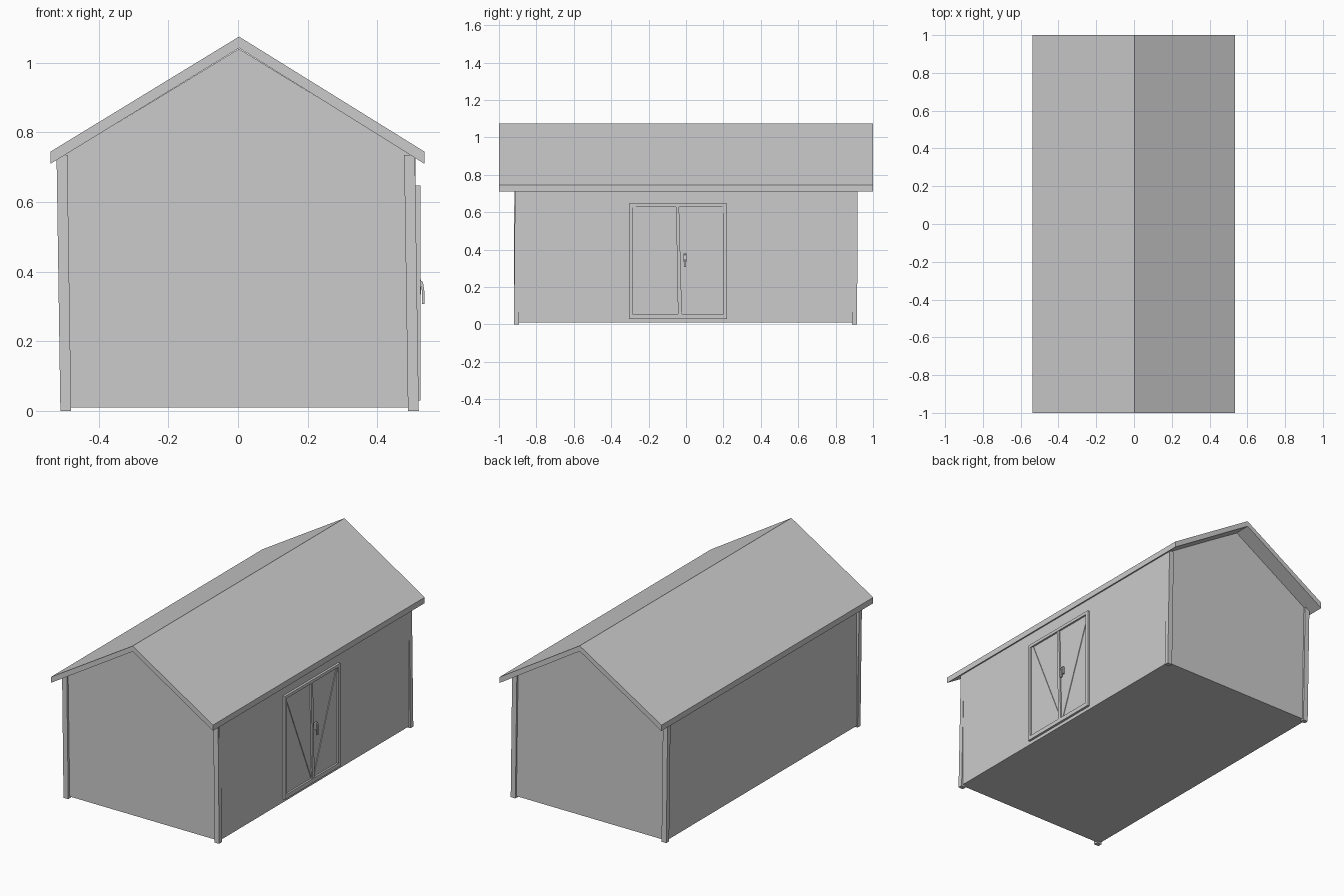
import bpy

if "Cube" in bpy.data.objects:
    bpy.data.objects.remove(bpy.data.objects["Cube"])


def make(name, verts, faces):
    mesh = bpy.data.meshes.new(name)
    mesh.from_pydata(verts, [], faces)
    mesh.update()
    obj = bpy.data.objects.new(name, mesh)
    bpy.context.collection.objects.link(obj)
    return obj


def prism(name, profile, axis, a, b):
    """Extrude a 2D profile along x (profile is y,z) or y (profile is x,z)."""
    def put(p, t):
        return (t, p[0], p[1]) if axis == 'x' else (p[0], t, p[1])
    n = len(profile)
    verts = [put(p, a) for p in profile] + [put(p, b) for p in profile]
    faces = [tuple(range(n))[::-1], tuple(range(n, 2 * n))]
    faces += [(i, (i + 1) % n, n + (i + 1) % n, n + i) for i in range(n)]
    if axis == 'y':
        faces = [f[::-1] for f in faces]
    return make(name, verts, faces)


def panel(name, y0, y1, z0, z1, x0, x1):
    return prism(name, [(y0, z0), (y1, z0), (y1, z1), (y0, z1)], 'x', x0, x1)


# Gabled body
prism("house_body", [(-0.505, 0.01), (0.51, 0.01), (0.51, 0.728),
                     (0.003, 1.04), (-0.505, 0.731)], 'y', -0.905, 0.905)

# Folded roof slab
prism("roof", [(-0.538, 0.71), (0.003, 1.042), (0.535, 0.71),
               (0.535, 0.745), (0.003, 1.075), (-0.538, 0.745)], 'y', -1, 1)

# Slightly leaning corner posts
for side, x in (("left", -0.51), ("right", 0.488)):
    for end, y in (("front", -0.92), ("back", 0.888)):
        base = [(x, y), (x + 0.031, y), (x + 0.031, y + 0.027), (x, y + 0.027)]
        shift_y = 0.006 if (side, end) == ("right", "front") else 0.002
        lean = 0.011
        verts = [(px, py, 0) for px, py in base]
        verts += [(px - lean, py + shift_y, 0.735) for px, py in base]
        make(f"{end}_{side}_post", verts,
             [(3, 2, 1, 0), (4, 5, 6, 7)] +
             [(i, (i + 1) % 4, 4 + (i + 1) % 4, 4 + i) for i in range(4)])

# Double door: surround, centre stile and recessed leaf
Y0, Y1, Z0, Z1 = -0.304, 0.219, 0.03, 0.647
panel("door_leaf", Y0 + 0.01, Y1 - 0.01, Z0 + 0.01, Z1 - 0.01, 0.505, 0.513)
panel("door_frame_front", Y0, Y0 + 0.018, Z0, Z1, 0.505, 0.524)
panel("door_frame_back", Y1 - 0.018, Y1, Z0, Z1, 0.505, 0.524)
panel("door_frame_bottom", Y0 + 0.018, Y1 - 0.018, Z0, Z0 + 0.025, 0.505, 0.524)
panel("door_frame_top", Y0 + 0.018, Y1 - 0.018, Z1 - 0.018, Z1, 0.505, 0.524)
prism("door_centre_stile", [(-0.043, 0.055), (-0.022, 0.055),
                            (-0.037, 0.629), (-0.053, 0.629)], 'x', 0.505, 0.522)

# Diagonal braces forming a V
prism("brace_front", [(-0.286, 0.629), (-0.046, 0.06), (-0.046, 0.10),
                      (-0.268, 0.629)], 'x', 0.505, 0.517)
prism("brace_back", [(-0.022, 0.06), (-0.006, 0.06), (0.201, 0.60),
                     (0.201, 0.629), (0.196, 0.629)], 'x', 0.505, 0.517)

# Door handle: back plate and hooked lever
panel("handle_plate", -0.013, 0.003, 0.335, 0.378, 0.513, 0.526)
prism("door_handle", [(0.513, 0.358), (0.526, 0.358), (0.528, 0.345),
                      (0.528, 0.307), (0.535, 0.307), (0.535, 0.345),
                      (0.531, 0.370), (0.526, 0.374), (0.513, 0.374)],
      'y', -0.011, 0.001)
